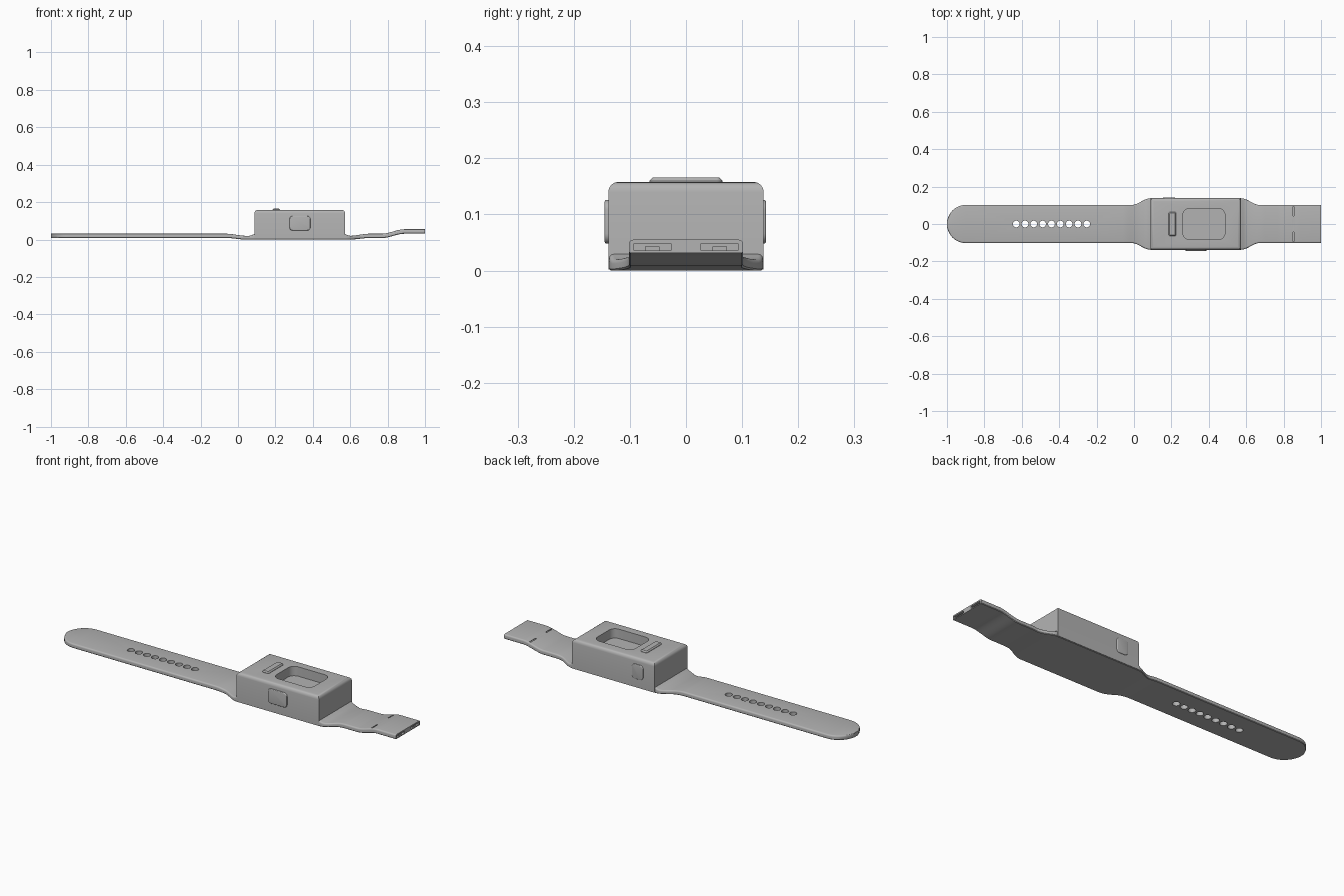
import bpy, bmesh, math
from mathutils import Matrix

cube = bpy.data.objects.get("Cube")
if cube:
    bpy.data.objects.remove(cube, do_unlink=True)

GREY = (0.45, 0.45, 0.45, 1)
grey = bpy.data.materials.new("plain grey")
grey.use_nodes = True
grey.diffuse_color = GREY
grey.node_tree.nodes["Principled BSDF"].inputs["Base Color"].default_value = GREY


def finish(bm, name):
    bmesh.ops.recalc_face_normals(bm, faces=bm.faces)
    mesh = bpy.data.meshes.new(name)
    bm.to_mesh(mesh)
    bm.free()
    mesh.materials.append(grey)
    obj = bpy.data.objects.new(name, mesh)
    bpy.context.collection.objects.link(obj)
    return obj


def select(obj):
    bpy.ops.object.select_all(action="DESELECT")
    obj.select_set(True)
    bpy.context.view_layer.objects.active = obj


def smooth(obj):
    select(obj)
    bpy.ops.object.shade_smooth_by_angle(angle=math.radians(35))


def block(name, size, base, corner=0, rim=0, tilt=0, segments=4):
    """Box standing on its base point, with rounded corners and a rounded upper rim."""
    bm = bmesh.new()
    bmesh.ops.create_cube(bm, size=1, matrix=Matrix.Diagonal((*size, 1)))
    bmesh.ops.translate(bm, verts=bm.verts, vec=(0, 0, size[2] / 2))
    if corner:
        upright = [e for e in bm.edges if abs(e.verts[0].co.z - e.verts[1].co.z) > size[2] / 2]
        bmesh.ops.bevel(bm, geom=upright, offset=corner, segments=6, profile=0.5, affect="EDGES")
    if rim:
        top = [e for e in bm.edges if all(v.co.z > size[2] - 1e-5 for v in e.verts)]
        bmesh.ops.bevel(bm, geom=top, offset=rim, segments=segments, profile=0.5, affect="EDGES")
    turn = Matrix.Translation(base) @ Matrix.Rotation(math.radians(tilt), 4, "X")
    bmesh.ops.transform(bm, matrix=turn, verts=bm.verts)
    return finish(bm, name)


def cut(obj, cutters):
    for cutter in cutters:
        cutter.hide_render = True
        select(obj)
        mod = obj.modifiers.new("cut", "BOOLEAN")
        mod.operation = "DIFFERENCE"
        mod.solver = "EXACT"
        mod.object = cutter
        bpy.ops.object.modifier_apply(modifier=mod.name)
        bpy.data.objects.remove(cutter, do_unlink=True)


def ease(a, b, x):
    t = min(max((x - a) / (b - a), 0), 1)
    return t * t * (3 - 2 * t)


# Strap: one lofted band with a round tip, a flare under the case and a raised end
def strap_section(x):
    flare = ease(-0.01, 0.085, x) * (1 - ease(0.575, 0.67, x))
    dip = ease(-0.06, 0.04, x) * (1 - ease(0.6, 0.7, x))
    rise = ease(0.77, 0.89, x)
    fillet = ease(0.06, 0.1, x) * (1 - ease(0.56, 0.6, x))
    half = 0.102 + 0.035 * flare
    if x < -0.9:
        half *= max(math.sqrt(max(1 - ((x + 0.9) / 0.1) ** 2, 0)), 0.2)
    low = 0.008 * (1 - dip) + 0.023 * rise
    high = 0.031 - 0.011 * dip + 0.024 * rise + 0.012 * fillet
    r = 0.008
    side = [(half - 0.003, low), (half, low + 0.003)]
    for i in range(5):
        a = math.radians(90 * i / 4)
        side.append((half - r + r * math.cos(a), high - r + r * math.sin(a)))
    return side + [(-y, z) for y, z in reversed(side)]


stations = [-0.9 - 0.1 * math.cos(math.radians(9 * i)) for i in range(10)]
stations += [-0.9, -0.06] + [-0.05 + 0.01 * i for i in range(16)]
stations += [0.55 + 0.01 * i for i in range(16)] + [0.77 + 0.01 * i for i in range(13)] + [1.0]
bm = bmesh.new()
rings = [[bm.verts.new((x, y, z)) for y, z in strap_section(x)] for x in stations]
for a, b in zip(rings, rings[1:]):
    for i in range(len(a)):
        j = (i + 1) % len(a)
        bm.faces.new((a[i], a[j], b[j], b[i]))
bm.faces.new(rings[0])
bm.faces.new(rings[-1])
strap = finish(bm, "strap")

# Strap holes, end sockets and the slits above them
cutters = []
for i in range(9):
    bm = bmesh.new()
    bmesh.ops.create_cone(bm, cap_ends=True, segments=24, radius1=0.018, radius2=0.018, depth=0.2,
                          matrix=Matrix.Translation((-0.63 + 0.0472 * i, 0, 0)))
    cutters.append(finish(bm, "hole_cutter"))
for s in (-1, 1):
    cutters.append(block("socket_cutter", (0.2, 0.066, 0.012), (0.95, s * 0.06, 0.036)))
    cutters.append(block("slit_cutter", (0.006, 0.05, 0.03), (0.853, s * 0.068, 0.042)))
cut(strap, cutters)
smooth(strap)

# Small tongues inside the sockets
for s, side in ((-1, "right"), (1, "left")):
    block(side + "_socket_tongue", (0.12, 0.026, 0.007), (0.935, s * 0.06, 0.0355))

# Case with a recessed window
case = block("case", (0.485, 0.277, 0.156), (0.33, 0, 0.002), rim=0.018)
cut(case, [block("window_cutter", (0.225, 0.166, 0.1), (0.374, 0, 0.108), corner=0.035)])
smooth(case)

# Buttons
smooth(block("top_button", (0.04, 0.13, 0.012), (0.205, 0, 0.154), corner=0.01, rim=0.006, segments=1))
smooth(block("front_button", (0.112, 0.078, 0.012), (0.331, -0.133, 0.087), corner=0.018, rim=0.004, tilt=90))
smooth(block("back_button", (0.066, 0.078, 0.01), (0.187, 0.133, 0.087), corner=0.018, rim=0.004, tilt=-90))
